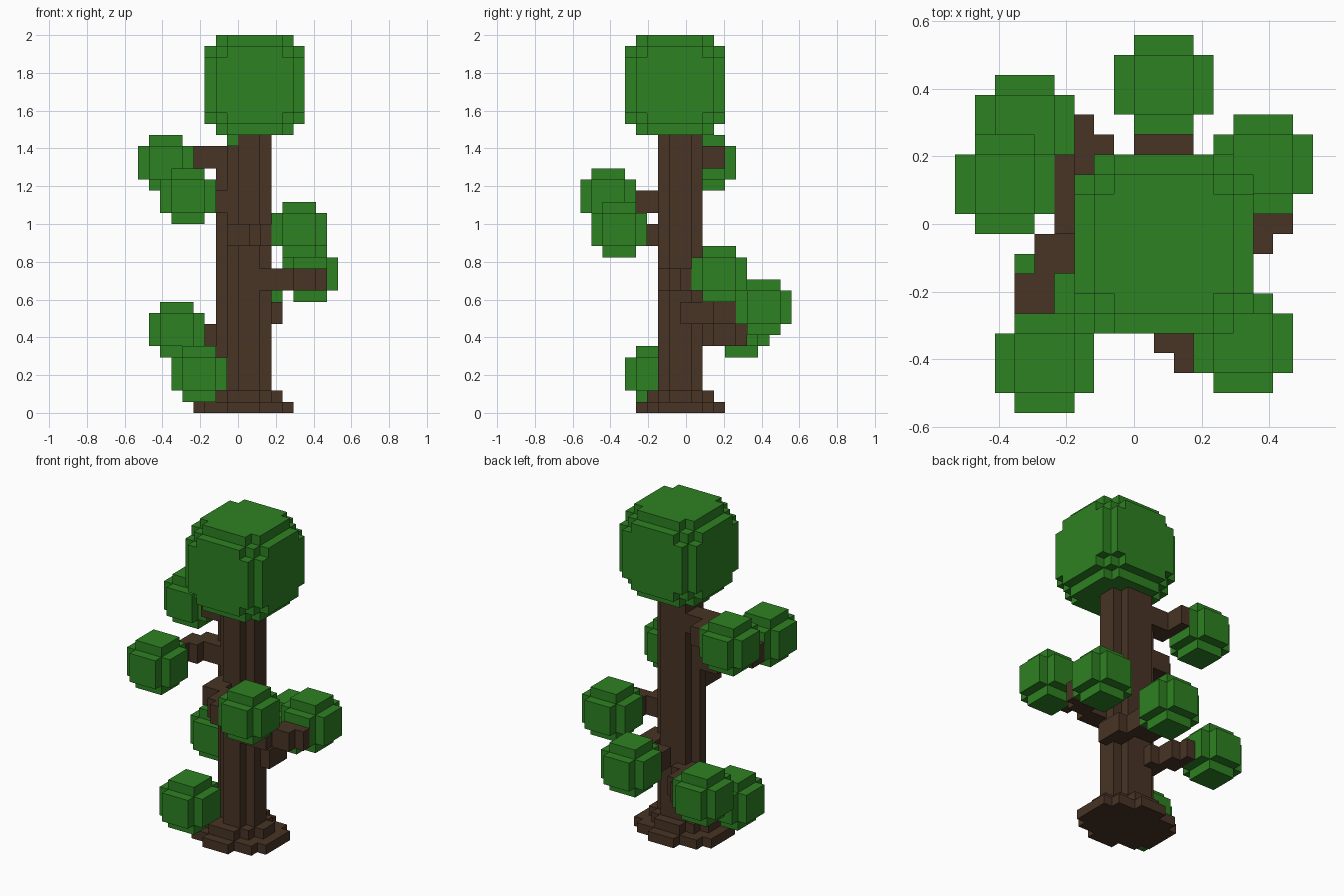
import bpy, bmesh, math
from mathutils import Vector

cube = bpy.data.objects.get("Cube")
if cube:
    bpy.data.objects.remove(cube, do_unlink=True)

U = 2 / 34  # size of one block


def material(name, rgb):
    m = bpy.data.materials.new(name)
    m.use_nodes = True
    m.diffuse_color = (*rgb, 1)
    m.node_tree.nodes["Principled BSDF"].inputs["Base Color"].default_value = (*rgb, 1)
    return m


LEAF = material("leaf green", (0.027, 0.218, 0.016))
BARK = material("bark brown", (0.065, 0.034, 0.018))


def boxes(*ranges):
    """Block cells filled by (x0, x1, y0, y1, z0, z1) ranges."""
    return {(x, y, z) for a, b, c, d, e, f in ranges
            for x in range(a, b) for y in range(c, d) for z in range(e, f)}


def ball(corner, size, r2):
    """Blocky ball: cells whose squared distance from the middle is below r2."""
    h = size // 2
    span = range(-h, h + 1)
    return {(corner[0] + h + i, corner[1] + h + j, corner[2] + h + k)
            for i in span for j in span for k in span if i * i + j * j + k * k < r2}


def disc(x0, x1, y0, y1, z, limit):
    """One layer of cells inside an ellipse."""
    cx, cy = (x0 + x1 - 1) / 2, (y0 + y1 - 1) / 2
    rx, ry = (x1 - x0) / 2, (y1 - y0) / 2
    return {(x, y, z) for x in range(x0, x1) for y in range(y0, y1)
            if ((x - cx) / rx) ** 2 + ((y - cy) / ry) ** 2 < limit}


def build(name, cells, mat):
    """Skin a set of cells with outer faces only, merging flat areas."""
    bm = bmesh.new()
    verts = {}

    def vert(p):
        if p not in verts:
            verts[p] = bm.verts.new((p[0] * U, (p[1] - 0.5) * U, p[2] * U))
        return verts[p]

    for c in sorted(cells):
        for axis in range(3):
            b, d = (axis + 1) % 3, (axis + 2) % 3
            for side in (0, 1):
                n = list(c)
                n[axis] += 2 * side - 1
                if tuple(n) in cells:
                    continue
                ring = []
                for i, j in ((0, 0), (1, 0), (1, 1), (0, 1)):
                    p = list(c)
                    p[axis] += side
                    p[b] += i
                    p[d] += j
                    ring.append(vert(tuple(p)))
                bm.faces.new(ring if side else ring[::-1])
    bmesh.ops.dissolve_limit(bm, angle_limit=math.radians(1),
                             verts=bm.verts[:], edges=bm.edges[:])
    me = bpy.data.meshes.new(name)
    bm.to_mesh(me)
    bm.free()
    me.materials.append(mat)
    ob = bpy.data.objects.new(name, me)
    bpy.context.collection.objects.link(ob)
    return ob


# Trunk with flared root layers
trunk = boxes((-1, 2, 1, 2, 0, 25), (-2, 3, 0, 1, 0, 24), (-1, 3, -1, 1, 0, 25),
              (0, 2, -2, -1, 0, 25))
trunk |= disc(-4, 5, -4, 4, 0, 0.95) | disc(-3, 4, -3, 3, 1, 0.9)
build("trunk", trunk, BARK)

# Crown with one stray leaf block beneath it
build("crown", ball((-3, -5, 25), 9, 30) | {(-1, -2, 24)}, LEAF)

# Leaf clusters, given by their lowest corner
clusters = {
    "upper_right_leaves": (-9, 0, 20),
    "lower_back_right_leaves": (-8, 3, 5),
    "back_leaves": (-1, 5, 7),
    "left_leaves": (4, 1, 10),
    "front_left_leaves": (3, -8, 14),
    "front_right_leaves": (-7, -9, 17),
    "lower_right_leaves": (-6, -5, 1),
}
for name, corner in clusters.items():
    build(name, ball(corner, 5, 7), LEAF)

# Branches: base height, then stepped plan areas, all two blocks thick
branches = {
    "upper_right_branch": (22, [(-4, -1, 0, 2), (-5, -3, 2, 4)]),
    "lower_back_right_branch": (6, [(-2, 0, 1, 3), (-3, -1, 3, 5), (-4, -2, 5, 6), (-4, -3, 4, 6)]),
    "back_branch": (8, [(2, 4, 0, 3), (0, 3, 3, 5)]),
    "left_branch": (11, [(2, 5, -2, 0), (5, 7, -1, 1), (7, 8, 0, 1)]),
    "front_left_branch": (15, [(-1, 1, -4, -1), (1, 3, -6, -3), (2, 3, -7, -6), (3, 4, -6, -4)]),
    "front_right_branch": (18, [(-4, -1, -1, 1), (-5, -3, -2, 0), (-6, -4, -4, -2)]),
}
for name, (z, plan) in branches.items():
    build(name, boxes(*[(*p, z, z + 2) for p in plan]), BARK)
